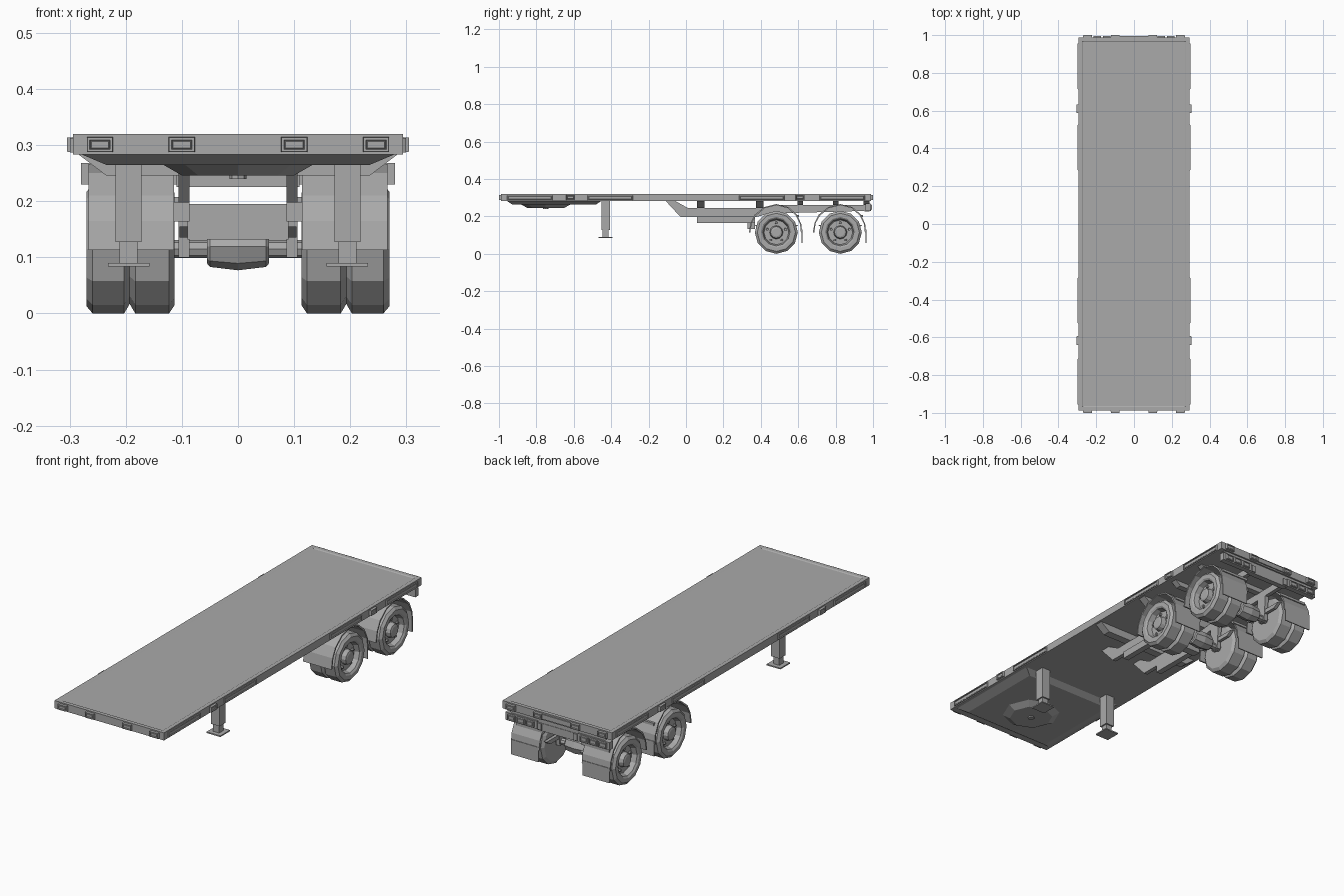
import bpy, bmesh
from math import sin, cos, pi
from mathutils import Vector

if "Cube" in bpy.data.objects:
    bpy.data.objects.remove(bpy.data.objects["Cube"])

grey = bpy.data.materials.new("trailer_grey")
grey.use_nodes = True
grey.diffuse_color = (0.4, 0.4, 0.4, 1)
grey.node_tree.nodes["Principled BSDF"].inputs["Base Color"].default_value = (0.4, 0.4, 0.4, 1)


def finish(name, bm):
    bmesh.ops.recalc_face_normals(bm, faces=bm.faces)
    mesh = bpy.data.meshes.new(name)
    bm.to_mesh(mesh)
    bm.free()
    mesh.materials.append(grey)
    ob = bpy.data.objects.new(name, mesh)
    bpy.context.collection.objects.link(ob)
    return ob


def bridge(bm, rings, closed_loop=True, caps=True):
    loops = [[bm.verts.new(p) for p in r] for r in rings]
    n = len(loops[0])
    for a, b in zip(loops, loops[1:]):
        for i in range(n if closed_loop else n - 1):
            j = (i + 1) % n
            bm.faces.new((a[i], a[j], b[j], b[i]))
    if caps:
        bm.faces.new(loops[0])
        bm.faces.new(loops[-1])


def taper_box(name, x, y, z, shrink=(0, 0)):
    """Box whose bottom is narrowed by shrink on each side."""
    sx, sy = shrink
    rings = []
    for h, dx, dy in ((z[0], sx, sy), (z[1], 0, 0)):
        rings.append([(x[0] + dx, y[0] + dy, h), (x[1] - dx, y[0] + dy, h),
                      (x[1] - dx, y[1] - dy, h), (x[0] + dx, y[1] - dy, h)])
    bm = bmesh.new()
    bridge(bm, rings)
    return finish(name, bm)


def pair(name, x, y, z, shrink=(0, 0)):
    taper_box("left_" + name, x, y, z, shrink)
    taper_box("right_" + name, (-x[1], -x[0]), y, z, shrink)


def prism(name, profile, x):
    """Side profile of (y, z) points stretched between two x values."""
    bm = bmesh.new()
    bridge(bm, [[(h, p[0], p[1]) for p in profile] for h in x])
    return finish(name, bm)


def lathe(name, profile, centre, sides, axis="x", mirror=1):
    """Turn (offset, radius) points round an axis through centre."""
    rings = []
    for off, r in profile:
        ring = []
        for i in range(sides):
            a = 2 * pi * i / sides
            c, s = r * cos(a), r * sin(a)
            p = (off * mirror, c, s) if axis == "x" else (c, s, off)
            ring.append(Vector(centre) + Vector(p))
        rings.append(ring)
    bm = bmesh.new()
    bridge(bm, rings)
    return finish(name, bm)


def lamp(name, centre, size, out, rim=0.006):
    """Housing with a sunken lens on the side facing out."""
    bm = bmesh.new()
    bmesh.ops.create_cube(bm, size=1)
    bmesh.ops.scale(bm, vec=size, verts=bm.verts)
    out = Vector(out)
    face = max(bm.faces, key=lambda f: f.normal.dot(out))
    bmesh.ops.scale(bm, vec=[1 if o else 0.94 for o in out], verts=face.verts)
    bmesh.ops.inset_individual(bm, faces=[face], thickness=rim, depth=0)
    bmesh.ops.inset_individual(bm, faces=[face], thickness=0.002, depth=-0.005)
    bmesh.ops.inset_individual(bm, faces=[face], thickness=0.002, depth=0.003)
    bmesh.ops.translate(bm, vec=centre, verts=bm.verts)
    return finish(name, bm)


# Deck with a shallow tray in its top
bm = bmesh.new()
bmesh.ops.create_cube(bm, size=1)
bmesh.ops.scale(bm, vec=(0.588, 1.976, 0.037), verts=bm.verts)
bmesh.ops.translate(bm, vec=(0, 0, 0.3015), verts=bm.verts)
top = max(bm.faces, key=lambda f: f.normal.z)
bmesh.ops.inset_individual(bm, faces=[top], thickness=0.026, depth=0)
bmesh.ops.inset_individual(bm, faces=[top], thickness=0.008, depth=-0.003)
finish("deck", bm)

# Coupling plate and octagonal pad under the nose
taper_box("coupling_plate", (-0.28, 0.28), (-0.96, -0.45), (0.265, 0.284), (0.045, 0.03))
lathe("coupling_pad", [(0.246, 0.1), (0.266, 0.135)], (0, -0.75, 0), 8, "z")
lathe("coupling_pin", [(0.24, 0.015), (0.25, 0.015)], (0, -0.75, 0), 8, "z")

# Landing legs
pair("landing_leg", (0.172, 0.218), (-0.453, -0.407), (0.127, 0.284))
pair("landing_leg_slider", (0.179, 0.211), (-0.446, -0.414), (0.088, 0.13))
pair("landing_foot", (0.158, 0.232), (-0.467, -0.393), (0.084, 0.09))

# Chassis rails and lower rail boxes
rail = [(-0.11, 0.284), (-0.03, 0.198), (0.38, 0.198), (0.44, 0.215), (0.9, 0.228),
        (0.988, 0.23), (0.988, 0.262), (0.5, 0.262), (0.4, 0.245), (0.01, 0.245), (-0.06, 0.284)]
for side, s in (("left", 1), ("right", -1)):
    prism(side + "_chassis_rail", rail, (s * 0.086, s * 0.106))
pair("rail_box", (0.086, 0.115), (0.06, 0.37), (0.164, 0.199))
taper_box("chassis_crossbeam", (-0.09, 0.09), (0.33, 0.37), (0.132, 0.195))

# Cross members carrying the deck
for i, y in enumerate((0.08, 0.395)):
    taper_box("cross_member_%d" % i, (-0.285, 0.285), (y - 0.02, y + 0.02), (0.246, 0.284), (0.05, 0))
for i, y in enumerate((0.61, 0.8, 0.965)):
    taper_box("rear_cross_member_%d" % i, (-0.27, 0.27), (y - 0.015, y + 0.015), (0.26, 0.284), (0.03, 0))

# Wheels, axles, suspension and fenders for both axle positions
dual_tyre = [(0.113, 0.05), (0.113, 0.1), (0.123, 0.115), (0.183, 0.115), (0.193, 0.098),
             (0.203, 0.115), (0.259, 0.115), (0.27, 0.102), (0.27, 0.082), (0.264, 0.073),
             (0.24, 0.066), (0.24, 0.036), (0.262, 0.031), (0.265, 0.022)]
arch = [(-0.147, 0.113), (-0.138, 0.165), (-0.115, 0.21), (-0.065, 0.25), (0, 0.266),
        (0.065, 0.25), (0.11, 0.21), (0.133, 0.16), (0.138, 0.115)]
for axle, y in (("front", 0.483), ("rear", 0.825)):
    lathe(axle + "_axle", [(-0.2, 0.016), (0.2, 0.016)], (0, y, 0.115), 8)
    lathe(axle + "_axle_housing", [(-0.055, 0.03), (-0.05, 0.036), (0, 0.042), (0.05, 0.036), (0.055, 0.03)],
          (0, y, 0.119), 8)
    pair(axle + "_suspension_hanger", (0.086, 0.106), (y - 0.03, y + 0.03), (0.1, 0.24), (0, 0.01))
    pair(axle + "_leaf_spring", (0.088, 0.104), (y - 0.12, y + 0.12), (0.135, 0.155), (0, 0.03))
    inner = [(p * 0.95, h - 0.006 if h > 0.2 else h) for p, h in arch]
    profile = [(y + p, h) for p, h in arch + inner[::-1]]
    for side, s in (("left", 1), ("right", -1)):
        lathe("%s_%s_dual_wheel" % (axle, side), dual_tyre, (0, y, 0.115), 12, "x", s)
        for i in range(5):
            a = 2 * pi * i / 5 + pi / 2
            lathe("%s_%s_wheel_nut_%d" % (axle, side, i), [(0.235, 0.008), (0.249, 0.006)],
                  (0, y + 0.051 * cos(a), 0.115 + 0.051 * sin(a)), 6, "x", s)
        prism("%s_%s_fender" % (axle, side), profile, (s * 0.114, s * 0.266))
    pair(axle + "_mud_flap", (0.118, 0.264), (y + 0.134, y + 0.139), (0.058, 0.13))
    pair(axle + "_fender_bracket", (0.1, 0.25), (y + 0.11, y + 0.122), (0.196, 0.208))

# Rear bumper beam and tail light bars
taper_box("rear_beam", (-0.11, 0.11), (0.955, 0.982), (0.225, 0.262))
for side, s in (("left", 1), ("right", -1)):
    taper_box(side + "_tail_light_bar", (s * 0.195 - 0.085, s * 0.195 + 0.085), (0.96, 0.986), (0.23, 0.268))
    for i in range(3):
        lamp("%s_tail_light_%d" % (side, i), (s * (0.145 + 0.05 * i), 0.988, 0.249),
             (0.042, 0.014, 0.028), (0, 1, 0), 0.004)

# Marker lamps on the nose and tail
for end, s in (("front", -1), ("rear", 1)):
    for i, x in enumerate((-0.246, -0.1, 0.1, 0.246)):
        lamp("%s_marker_%d" % (end, i), (x, s * 0.991, 0.301), (0.048, 0.018, 0.027), (0, s, 0))
taper_box("rear_plate", (-0.08, 0.08), (0.985, 0.994), (0.29, 0.313))

# Marker lamps and long reflector strips along both sides
for side, s in (("left", 1), ("right", -1)):
    for i, y in enumerate((-0.617, 0.61)):
        lamp("%s_side_marker_%d" % (side, i), (s * 0.295, y, 0.301), (0.02, 0.048, 0.027), (s, 0, 0))
    for i, y in enumerate((-0.835, -0.405, 0.405, 0.835)):
        lamp("%s_side_reflector_%d" % (side, i), (s * 0.291, y, 0.3), (0.016, 0.255, 0.027), (s, 0, 0), 0.004)
